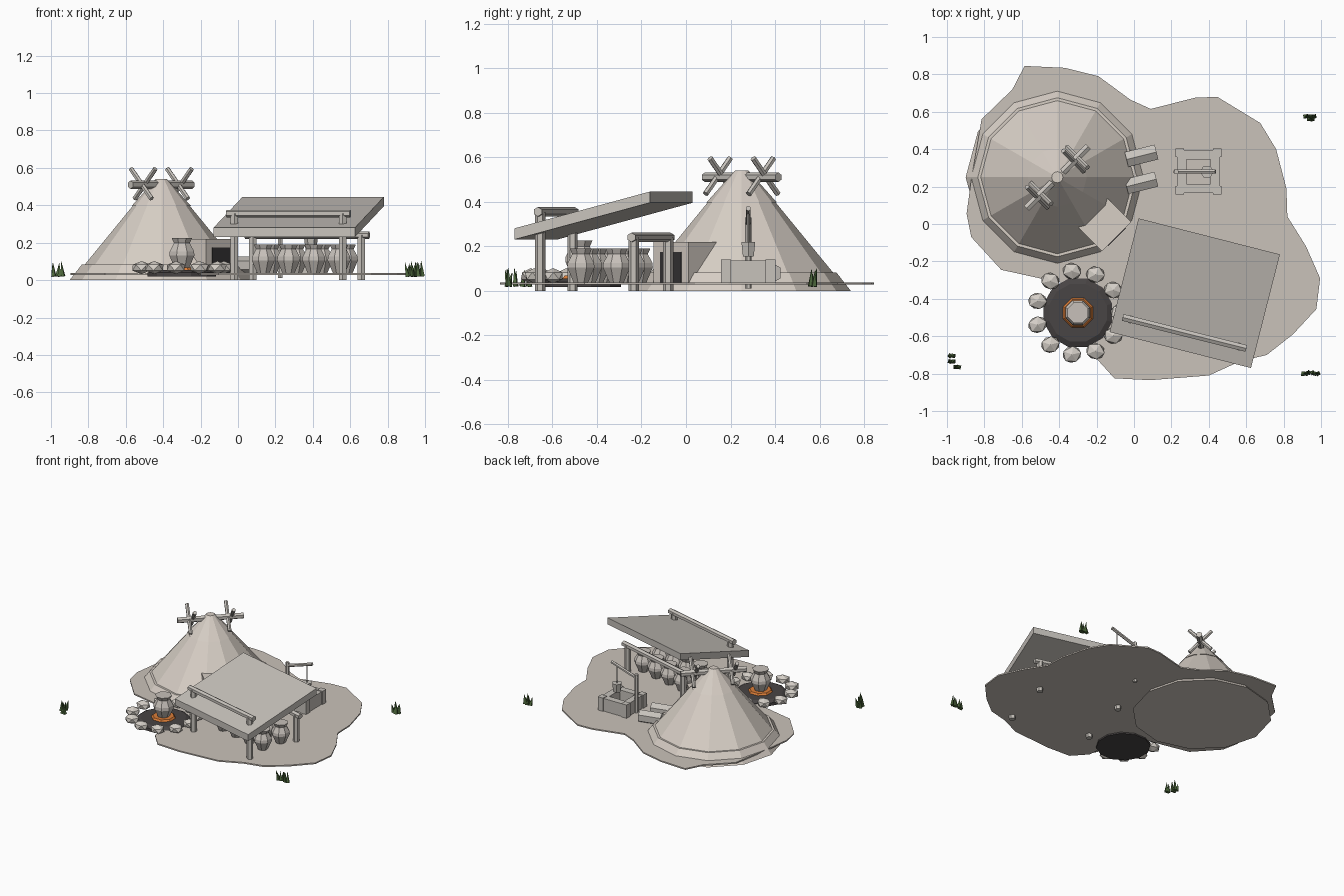
import bpy, bmesh, math, random
from mathutils import Vector, Matrix

random.seed(4)
if "Cube" in bpy.data.objects:
    bpy.data.objects.remove(bpy.data.objects["Cube"])


def material(name, r, g, b):
    m = bpy.data.materials.new(name)
    m.use_nodes = True
    m.diffuse_color = (r, g, b, 1)
    m.node_tree.nodes["Principled BSDF"].inputs["Base Color"].default_value = (r, g, b, 1)
    return m


HIDE = material("pale hide", .68, .62, .56)
EARTH = material("packed earth", .59, .54, .49)
WOOD = material("grey wood", .57, .54, .50)
CLAY = material("pale clay", .57, .53, .49)
STONE = material("stone", .66, .62, .57)
ASH = material("ash", .065, .058, .058)
EMBER = material("ember orange", .72, .21, .04)
DARK = material("doorway dark", .035, .033, .035)
GRASS = material("grass green", .075, .14, .045)


def finish(bm, name, mat):
    bmesh.ops.recalc_face_normals(bm, faces=bm.faces)
    mesh = bpy.data.meshes.new(name)
    bm.to_mesh(mesh)
    bm.free()
    mesh.materials.append(mat)
    ob = bpy.data.objects.new(name, mesh)
    bpy.context.collection.objects.link(ob)
    return ob


def lathe(name, mat, centre, profile, sides, turn=0):
    """Stack of (radius, height) rings, closed at both ends."""
    bm = bmesh.new()
    rings = []
    for r, z in profile:
        ring = []
        for i in range(sides):
            a = turn + math.tau * i / sides
            ring.append(bm.verts.new((centre[0] + r * math.cos(a), centre[1] + r * math.sin(a), z)))
        rings.append(ring)
    for low, high in zip(rings, rings[1:]):
        for i in range(sides):
            j = (i + 1) % sides
            bm.faces.new((low[i], low[j], high[j], high[i]))
    bm.faces.new(rings[0])
    bm.faces.new(rings[-1])
    return finish(bm, name, mat)


def pole(name, mat, a, b, r, sides=6, tip=None):
    a, b = Vector(a), Vector(b)
    bm = bmesh.new()
    turn = (b - a).to_track_quat('Z', 'Y').to_matrix().to_4x4()
    bmesh.ops.create_cone(bm, cap_ends=True, segments=sides, radius1=r,
                          radius2=r if tip is None else tip, depth=(b - a).length,
                          matrix=Matrix.Translation((a + b) / 2) @ turn)
    return finish(bm, name, mat)


def box(name, mat, centre, size, yaw=0):
    bm = bmesh.new()
    bmesh.ops.create_cube(bm, size=1, matrix=Matrix.Translation(centre)
                          @ Matrix.Rotation(yaw, 4, 'Z') @ Matrix.Diagonal((*size, 1)))
    return finish(bm, name, mat)


# Irregular ground plate
outline = [(-.585, .845), (-.37, .835), (-.19, .79), (-.02, .665), (.09, .615), (.325, .675),
           (.445, .68), (.675, .54), (.76, .4), (.815, .19), (.82, .04), (.92, -.12),
           (.995, -.29), (.975, -.455), (.85, -.59), (.71, -.7), (.565, -.735), (.4, -.81),
           (.085, -.835), (-.105, -.825), (-.2, -.72), (-.22, -.5), (-.3, -.33), (-.505, -.29),
           (-.71, -.245), (-.87, -.07), (-.895, .055), (-.87, .24), (-.815, .56), (-.65, .72)]
bm = bmesh.new()
face = bm.faces.new([bm.verts.new((x, y, .028)) for x, y in outline])
top = bmesh.ops.extrude_face_region(bm, geom=[face])["geom"]
bmesh.ops.translate(bm, vec=(0, 0, .01), verts=[v for v in top if isinstance(v, bmesh.types.BMVert)])
finish(bm, "ground", EARTH)

# Tent: skirt, cone and cap
tent = (-.41, .25)
lathe("tent_skirt", HIDE, tent, [(.49, 0), (.425, .083), (.412, .083)], 12)
lathe("tent_cone", HIDE, tent, [(.412, .08), (.15, .4), (.05, .5)], 12)
lathe("tent_cap", HIDE, tent, [(.158, .397), (.03, .54)], 12)

# Ridge bar and crossed poles at the tent top
pole("tent_ridge_bar", WOOD, (-.575, .085, .51), (-.245, .415, .51), .022)
for side in (-1, 1):
    c = Vector((tent[0] + side * .097, tent[1] + side * .097, .515))
    for lean in (-1, 1):
        d = Vector((.055 * lean, -.055 * lean, .08))
        shift = Vector((.01, .01, 0)) * lean
        pole("tent_crossed_pole", WOOD, c - d + shift, c + d + shift, .014)

# Tent entrance
out = Vector((.707, -.707, 0))
front = Vector((-.0925, -.0675, 0))
yaw = -math.pi / 4
box("entrance", HIDE, front - out * .12 + Vector((0, 0, .11)), (.24, .22, .22), yaw)
box("doorway", DARK, front + Vector((0, 0, .105)), (.008, .134, .14), yaw)

# Split log benches
for y in (.22, .365):
    pole("log_bench", WOOD, (-.04, y - .02, .08), (.12, y + .02, .08), .047)

# Well: frame logs, corner posts, post, sweep arm and bucket
wx, wy = .345, .28
for s in (-1, 1):
    box("well_wall", WOOD, (wx + s * .09, wy, .085), (.05, .2, .1))
    box("well_wall", WOOD, (wx, wy + s * .09, .085), (.2, .05, .1))
    for t in (-1, 1):
        box("well_corner", WOOD, (wx + s * .1, wy + t * .1, .085), (.045, .045, .11))
pole("well_post", WOOD, (.225, wy, .01), (.225, wy, .33), .014)
pole("well_arm", WOOD, (.215, wy, .3), (.435, wy, .37), .012)
pole("well_rope", WOOD, (.39, wy, .2), (.39, wy, .355), .005, 4)
lathe("well_bucket", WOOD, (.39, wy), [(.028, .155), (.036, .22)], 6)

# Shelter: sloping roof slab
hub = Vector((.325, -.37, 0))
along = Vector((.969, -.247, 0))
deep = Vector((.247, .969, 0))
bm = bmesh.new()
bmesh.ops.create_cube(bm, size=1)
for v in bm.verts:
    p = hub + along * v.co.x * .78 + deep * v.co.y * .627
    v.co = (p.x, p.y, .338 + v.co.y * .165 + v.co.z * .05)
finish(bm, "shelter_roof", WOOD)

# Shelter posts and beams
for a, b, height in (((-.02, -.51), (.56, -.655), .355), ((.08, -.08), (.66, -.235), .24)):
    a, b = Vector((*a, 0)), Vector((*b, 0))
    up = Vector((0, 0, height))
    for p in (a, b):
        pole("shelter_post", WOOD, p, p + up, .023)
    pole("shelter_beam", WOOD, a - along * .042 + up, b + along * .042 + up, .021)


# Clay pots in two rows
def pot(name, x, y, base, s):
    shape = [(.034, 0), (.066, .07), (.064, .09), (.042, .13), (.054, .155)]
    lathe(name, CLAY, (x, y), [(r * s, base + z * s) for r, z in shape], 8, math.pi / 8)


for i in range(4):
    pot("storage_pot", .135 + i * .135, -.37 - i * .034, .035, 1)
    pot("storage_pot", .175 + i * .135, -.21 - i * .034, .035, 1)

# Fire pit with embers, cooking pot and ring of stones
fire = (-.3, -.475)
lathe("fire_pit", ASH, fire, [(.19, .018), (.19, .04), (.16, .055)], 12, math.pi / 12)
lathe("embers", EMBER, fire, [(.09, .05), (.076, .068)], 8, math.pi / 8)
pot("cooking_pot", *fire, .055, 1.1)
for i in range(11):
    a = math.tau * i / 11
    bm = bmesh.new()
    bmesh.ops.create_icosphere(bm, subdivisions=1, radius=1)
    spot = (fire[0] + .225 * math.cos(a), fire[1] + .225 * math.sin(a), .067)
    bm.transform(Matrix.Translation(spot) @ Matrix.Rotation(random.uniform(-.4, .4), 4, 'Z')
                 @ Matrix.Diagonal((.056, .049, .035, 1)))
    finish(bm, "fire_stone", STONE)

# Grass tufts
for spots in (((.925, .575), (.945, .56), (.955, .575)),
              ((-.975, -.705), (-.975, -.735), (-.945, -.765)),
              ((.915, -.8), (.945, -.795), (.975, -.8))):
    for x, y in spots:
        for k in range(2):
            lean = Vector((random.uniform(-.014, .014), random.uniform(-.014, .014), 0))
            foot = Vector((x + (k - .5) * .018, y, .02))
            pole("grass_blade", GRASS, foot,
                 foot + lean + Vector((0, 0, random.uniform(.055, .085))), .015, 4, .001)
